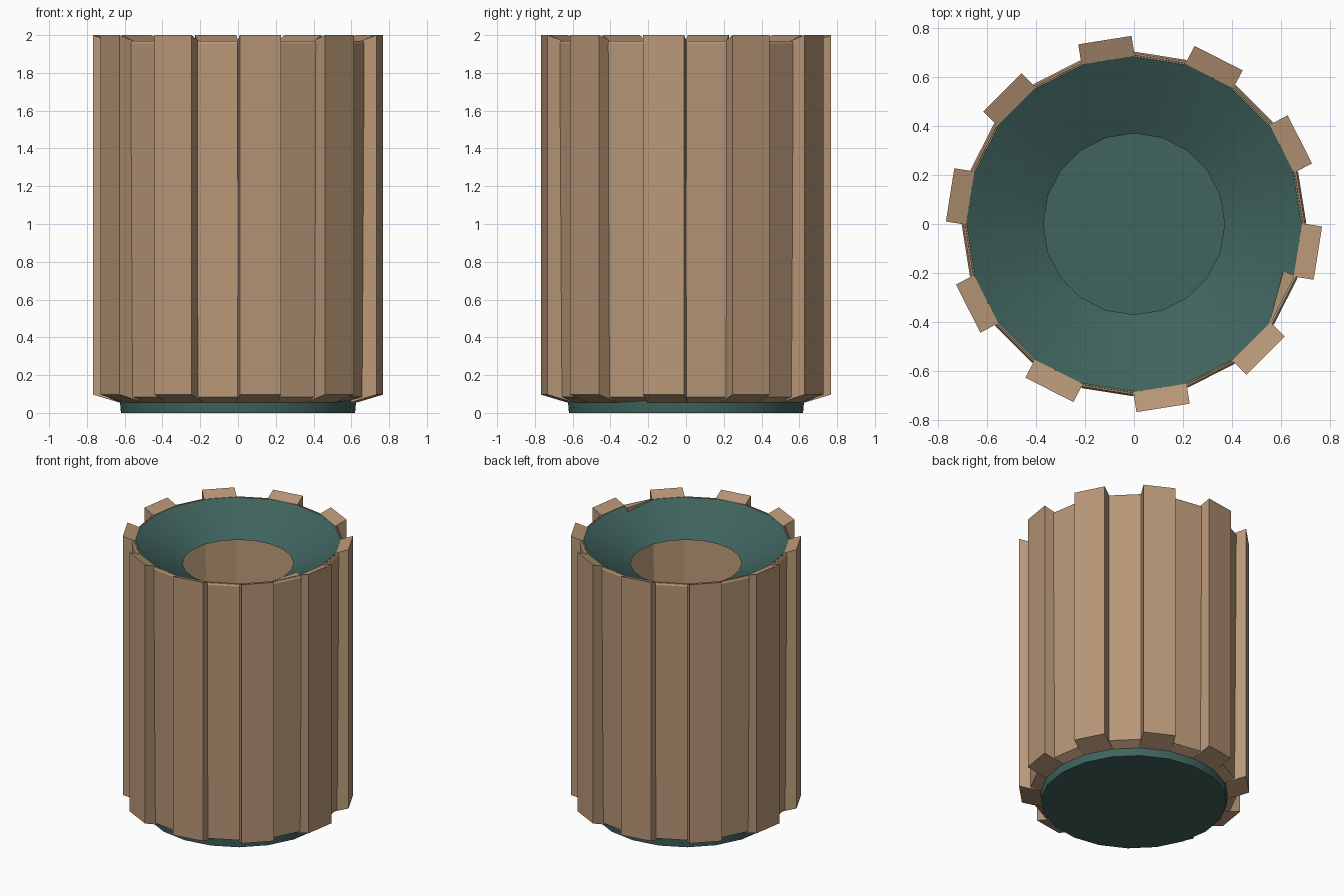
import bpy, bmesh, math
from mathutils import Matrix

if "Cube" in bpy.data.objects:
    bpy.data.objects.remove(bpy.data.objects["Cube"])

SIDES = 20


def material(name, rgb):
    m = bpy.data.materials.new(name)
    m.diffuse_color = (*rgb, 1)
    m.use_nodes = True
    m.node_tree.nodes["Principled BSDF"].inputs["Base Color"].default_value = m.diffuse_color
    return m


teal = material("teal_metal", (0.05, 0.125, 0.11))
wood = material("wood", (0.48, 0.31, 0.185))


def add_object(name, bm, mat):
    mesh = bpy.data.meshes.new(name)
    bm.to_mesh(mesh)
    bm.free()
    mesh.materials.append(mat)
    obj = bpy.data.objects.new(name, mesh)
    bpy.context.collection.objects.link(obj)
    return obj


# Bin body: closed bottom, tapered wall, funnel rim sinking to an open hole
bm = bmesh.new()
rings = []
for r, z in [(0.62, 0), (0.625, 0.06), (0.69, 1.97), (0.37, 1.80)]:
    rings.append([bm.verts.new((r * math.cos(math.tau * i / SIDES),
                                r * math.sin(math.tau * i / SIDES), z))
                  for i in range(SIDES)])
bm.faces.new(rings[0][::-1])
for low, high in zip(rings, rings[1:]):
    for i in range(SIDES):
        j = (i + 1) % SIDES
        bm.faces.new((low[i], low[j], high[j], high[i]))
body = add_object("bin_body", bm, teal)
bpy.context.view_layer.objects.active = body
body.select_set(True)
bpy.ops.object.shade_smooth_by_angle(angle=math.radians(30))


def slat(name, angle, half_width, profile, twist=0.0):
    """Extrude a (radius, z) side profile across the slat width.
    The first two points are the inner face; twist pushes one end inward."""
    bm = bmesh.new()
    ends = []
    for side in (-1, 1):
        ends.append([bm.verts.new((r - (twist if side > 0 and k < 2 else 0),
                                   side * half_width, z))
                     for k, (r, z) in enumerate(profile)])
    a, b = ends
    bm.faces.new(a)
    bm.faces.new(b[::-1])
    for k in range(len(a)):
        n = (k + 1) % len(a)
        bm.faces.new((a[k], b[k], b[n], a[n]))
    bmesh.ops.recalc_face_normals(bm, faces=bm.faces[:])
    bm.transform(Matrix.Rotation(math.radians(angle), 4, 'Z'))
    add_object(name, bm, wood)


# Alternating proud and recessed slats, one on each side of the body
proud = [(0.677, 1.97), (0.62, 0.055), (0.76, 0.097), (0.76, 2.0)]
recessed = [(0.675, 1.97), (0.62, 0.055), (0.683, 0.085),
            (0.695, 1.955), (0.688, 1.968)]
for k in range(10):
    slat(f"proud_slat_{k + 1}", 27 + 36 * k, 0.11, proud)
    # One recessed slat pokes through the wall into the bin
    poke = 0.045 if k == 9 else 0.0
    slat(f"recessed_slat_{k + 1}", 9 + 36 * k, 0.108, recessed, poke)
